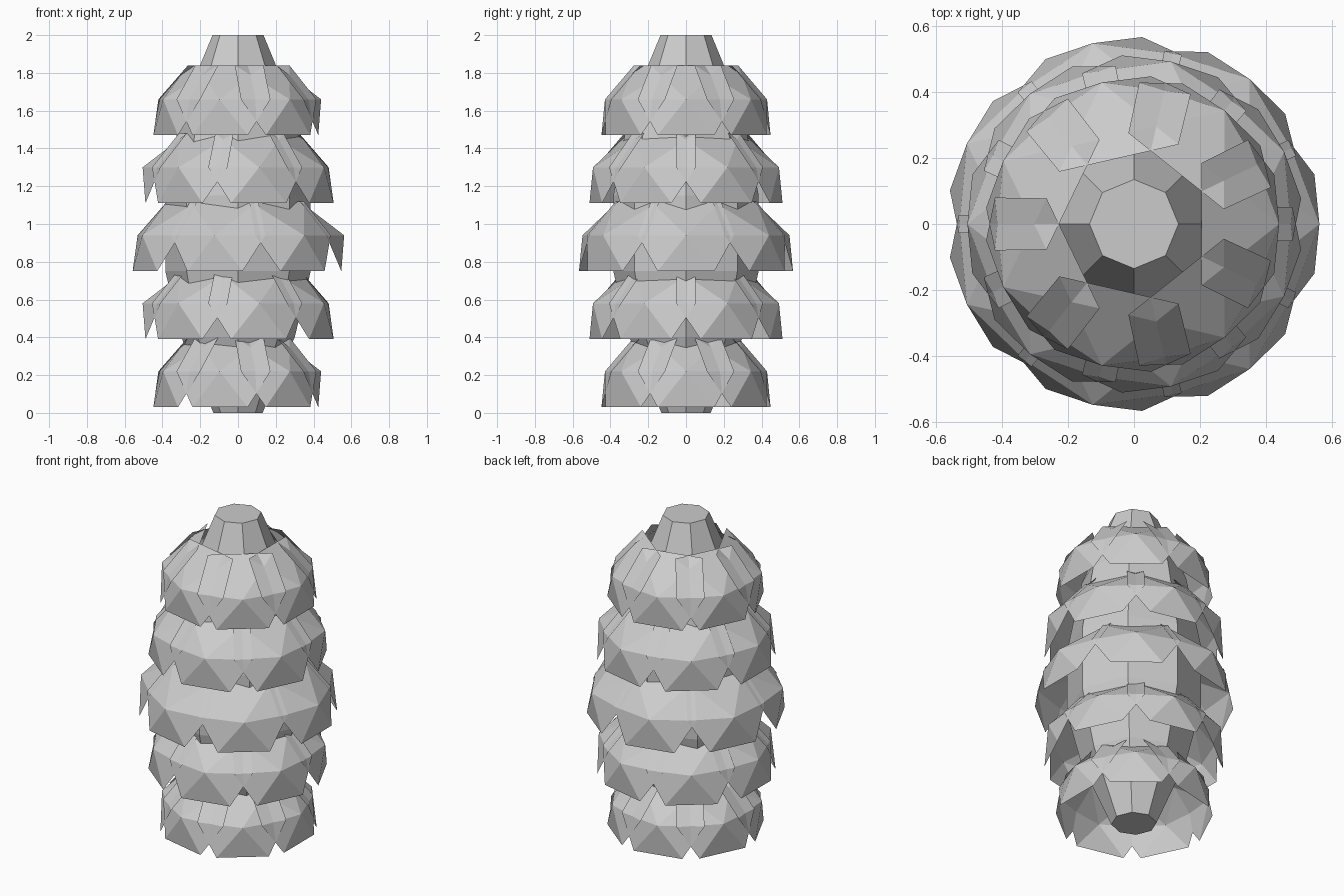
import bpy, bmesh, math
from mathutils import Matrix, Vector

cube = bpy.data.objects.get("Cube")
if cube:
    bpy.data.objects.remove(cube, do_unlink=True)

# One plain grey for the whole cone
grey = bpy.data.materials.new("plain_grey")
grey.use_nodes = True
colour = (0.6, 0.6, 0.6, 1)
grey.diffuse_color = colour
grey.node_tree.nodes["Principled BSDF"].inputs["Base Color"].default_value = colour


def finish(bm, name):
    mesh = bpy.data.meshes.new(name)
    bm.to_mesh(mesh)
    bm.free()
    mesh.materials.append(grey)
    obj = bpy.data.objects.new(name, mesh)
    bpy.context.collection.objects.link(obj)
    return obj


# Core: eight-sided lathed body, closed at both ends
def build_core():
    sides = 8
    profile = [(0.13, 0), (0.30, 0.4), (0.385, 0.75), (0.385, 1.15), (0.30, 1.6), (0.135, 2)]
    bm = bmesh.new()
    rings = [[bm.verts.new((r * math.cos(math.tau * i / sides),
                            r * math.sin(math.tau * i / sides), z))
              for i in range(sides)] for r, z in profile]
    for low, high in zip(rings, rings[1:]):
        for i in range(sides):
            j = (i + 1) % sides
            bm.faces.new((low[i], low[j], high[j], high[i]))
    bm.faces.new(rings[0][::-1])
    bm.faces.new(rings[-1])
    finish(bm, "core")


# Scale: a hexagon fanned out from a raised middle point
def add_scale(bm, reach, base, angle):
    turn = Matrix.Rotation(angle, 3, "Z")
    half = [(-0.015, 0.15, 0), (-0.095, 0.255, 0.19), (-0.235, 0.185, 0.37)]
    outline = half + [(x, -y, z) for x, y, z in reversed(half)]

    def vert(x, y, z):
        return bm.verts.new(turn @ Vector((reach + x, y, base + z)))

    tip = vert(0, 0, 0.19)
    rim = [vert(*p) for p in outline]
    for a, b in zip(rim, rim[1:] + rim[:1]):
        bm.faces.new((tip, a, b))


# Rings of scales, every second one turned by half a step
def build_rings():
    count = 7
    step = math.tau / count
    names = ["lowest", "lower", "middle", "upper", "highest"]
    reaches = [0.44, 0.505, 0.562, 0.505, 0.44]
    for level, (name, reach) in enumerate(zip(names, reaches)):
        bm = bmesh.new()
        for i in range(count):
            add_scale(bm, reach, 0.03 + 0.36 * level, (i + 0.5 * (level % 2)) * step)
        finish(bm, name + "_scale_ring")


build_core()
build_rings()
